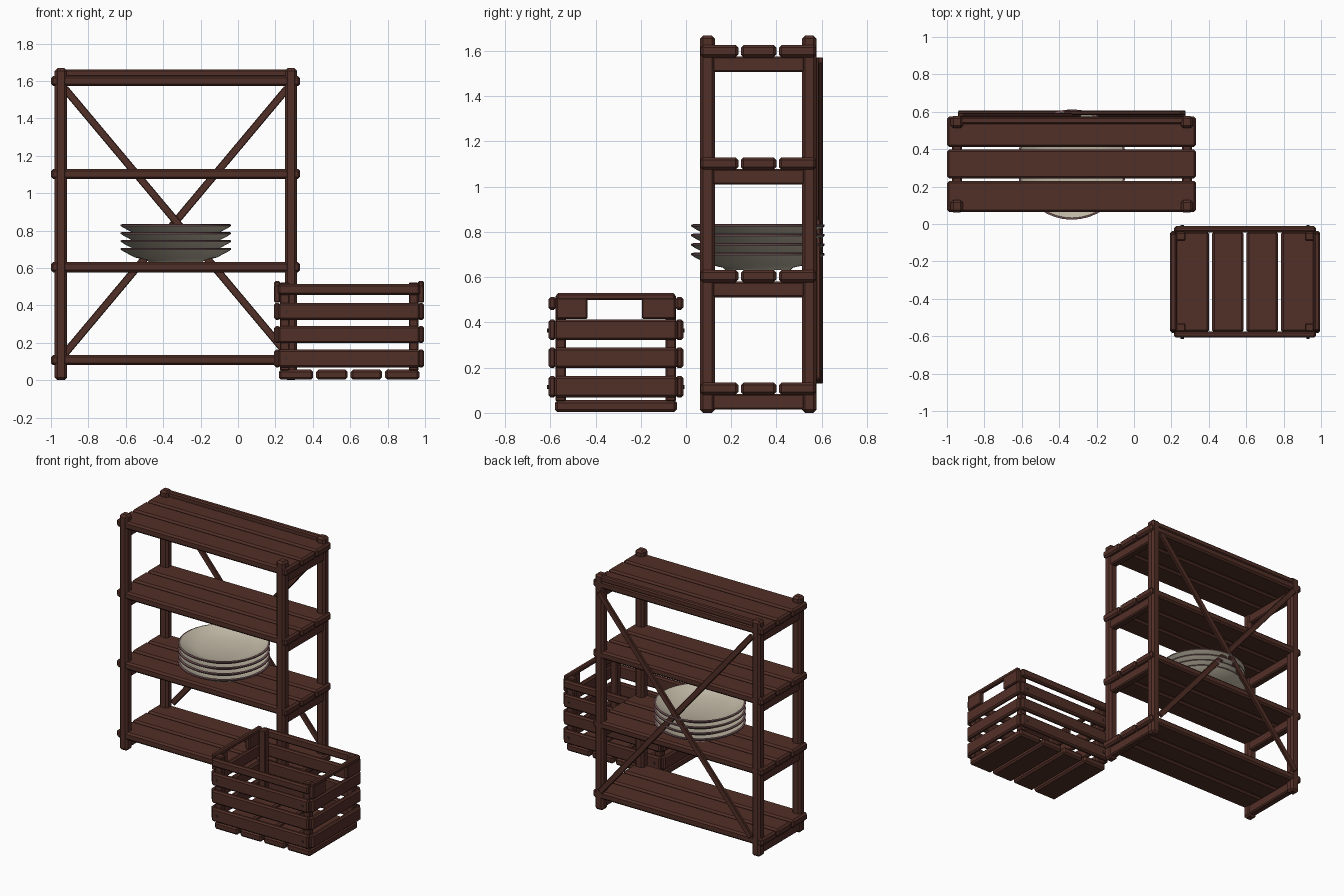
import bpy, bmesh, math
from mathutils import Matrix, Vector

if "Cube" in bpy.data.objects:
    bpy.data.objects.remove(bpy.data.objects["Cube"])


def material(name, rgb):
    m = bpy.data.materials.new(name)
    m.diffuse_color = (*rgb, 1)
    m.use_nodes = True
    m.node_tree.nodes["Principled BSDF"].inputs["Base Color"].default_value = m.diffuse_color
    return m


WOOD = material("dark_wood", (0.083, 0.028, 0.020))
CREAM = material("cream_glaze", (0.52, 0.47, 0.37))
RIM = material("mauve_rim", (0.20, 0.10, 0.11))
IRON = material("dark_iron", (0.05, 0.03, 0.025))


def finish(name, bm, *mats):
    bmesh.ops.recalc_face_normals(bm, faces=bm.faces)
    me = bpy.data.meshes.new(name)
    bm.to_mesh(me)
    bm.free()
    for m in mats:
        me.materials.append(m)
    ob = bpy.data.objects.new(name, me)
    bpy.context.collection.objects.link(ob)
    return ob


def board(name, x, y, z, bevel=0.01, turn=0.0):
    """Chamfered timber between the given x, y and z ranges, turned about y."""
    size = Vector((x[1] - x[0], y[1] - y[0], z[1] - z[0]))
    mid = Vector(((x[0] + x[1]) / 2, (y[0] + y[1]) / 2, (z[0] + z[1]) / 2))
    bm = bmesh.new()
    bmesh.ops.create_cube(bm, size=1)
    bmesh.ops.scale(bm, vec=size, verts=bm.verts)
    if bevel:
        bmesh.ops.bevel(bm, geom=bm.edges[:], offset=bevel, segments=1, affect='EDGES')
    bmesh.ops.transform(bm, matrix=Matrix.Translation(mid) @ Matrix.Rotation(turn, 4, 'Y'),
                        verts=bm.verts)
    return finish(name, bm, WOOD)


# ---- Shelf rack ----
POST_X = [(-0.98, -0.914), (0.25, 0.316)]
POST_Y = [(0.062, 0.128), (0.512, 0.577)]
for px in POST_X:
    for py in POST_Y:
        board("rack_post", px, py, (0, 1.668), 0.014)

for z in (0.08, 0.577, 1.075, 1.572):
    for y in ((0.064, 0.231), (0.243, 0.399), (0.411, 0.575)):
        board("shelf_plank", (-1.0, 0.332), y, (z, z + 0.055), 0.012)
    for px in POST_X:
        board("shelf_rail", (px[0] + 0.006, px[1] - 0.006), (0.115, 0.525),
              (z - 0.066, z + 0.004), 0.008)

# Lip along the back of the top shelf
board("top_back_lip", (-0.95, 0.29), (0.535, 0.573), (1.62, 1.66), 0.008)

# Crossed braces on the back
CX, CZ = -0.332, 0.85
run, rise = 1.19, 1.42
half = math.hypot(run, rise) / 2
lean = math.atan2(rise, run)
for sign, y in ((1, (0.574, 0.594)), (-1, (0.584, 0.606))):
    board("cross_brace", (CX - half, CX + half), y, (CZ - 0.02, CZ + 0.02), 0.004, sign * lean)

# ---- Stack of plates ----
PROFILE = [(0, 0), (0.145, 0), (0.155, 0.010), (0.22, 0.024), (0.28, 0.056), (0.295, 0.066),
           (0.295, 0.073), (0.285, 0.076), (0.23, 0.046), (0.17, 0.026), (0, 0.022)]


def plate(z):
    bm = bmesh.new()
    vs = [bm.verts.new((r, 0, h)) for r, h in PROFILE]
    es = [bm.edges.new(p) for p in zip(vs, vs[1:])]
    bmesh.ops.spin(bm, geom=vs + es, cent=(0, 0, 0), axis=(0, 0, 1),
                   angle=math.tau, steps=40, use_merge=True)
    bmesh.ops.remove_doubles(bm, verts=bm.verts, dist=1e-4)
    for f in bm.faces:
        f.material_index = int(min(math.hypot(v.co.x, v.co.y) for v in f.verts) > 0.283)
    ob = finish("plate", bm, CREAM, RIM)
    ob.location = (CX, 0.318, z)
    bpy.ops.object.select_all(action='DESELECT')
    ob.select_set(True)
    bpy.context.view_layer.objects.active = ob
    bpy.ops.object.shade_smooth_by_angle(angle=math.radians(35))


for i in range(4):
    plate(0.632 + 0.0422 * i)

# ---- Crate ----
SLATS = [(0.068, 0.163), (0.198, 0.289), (0.322, 0.413)]
SIDES = [(0.193, 0.226), (0.962, 0.995)]
FACES = [(-0.608, -0.574), (-0.046, -0.012)]

# Floor boards
for x in ((0.218, 0.402), (0.418, 0.586), (0.602, 0.770), (0.786, 0.970)):
    board("crate_floor_board", x, (-0.58, -0.04), (0.003, 0.056), 0.012)

# Long slats on front and back, with a narrower one at the top
for y in FACES:
    for z in SLATS + [(0.455, 0.513)]:
        board("crate_long_slat", (0.215, 0.973), y, z, 0.01)

# Short slats on the ends, topped by a frame with a hand hole
for x in SIDES:
    for z in SLATS:
        board("crate_end_slat", x, (-0.582, -0.038), z, 0.01)
    board("handle_bar", x, (-0.572, -0.048), (0.498, 0.53), 0.008)
    for y in ((-0.574, -0.435), (-0.195, -0.046)):
        board("handle_block", x, y, (0.415, 0.51), 0.006)

# Corner posts inside
for x in ((0.224, 0.275), (0.913, 0.964)):
    for y in ((-0.576, -0.53), (-0.09, -0.044)):
        board("crate_post", x, y, (0.05, 0.522), 0.006)

# Nail heads on the long slats
for x in (0.258, 0.93):
    for z in (0.115, 0.365):
        for y in (-0.608, -0.012):
            bm = bmesh.new()
            bmesh.ops.create_cone(bm, cap_ends=True, segments=8, radius1=0.009, radius2=0.009,
                                  depth=0.012, matrix=Matrix.Translation((x, y, z))
                                  @ Matrix.Rotation(math.pi / 2, 4, 'X'))
            finish("nail_head", bm, IRON)
